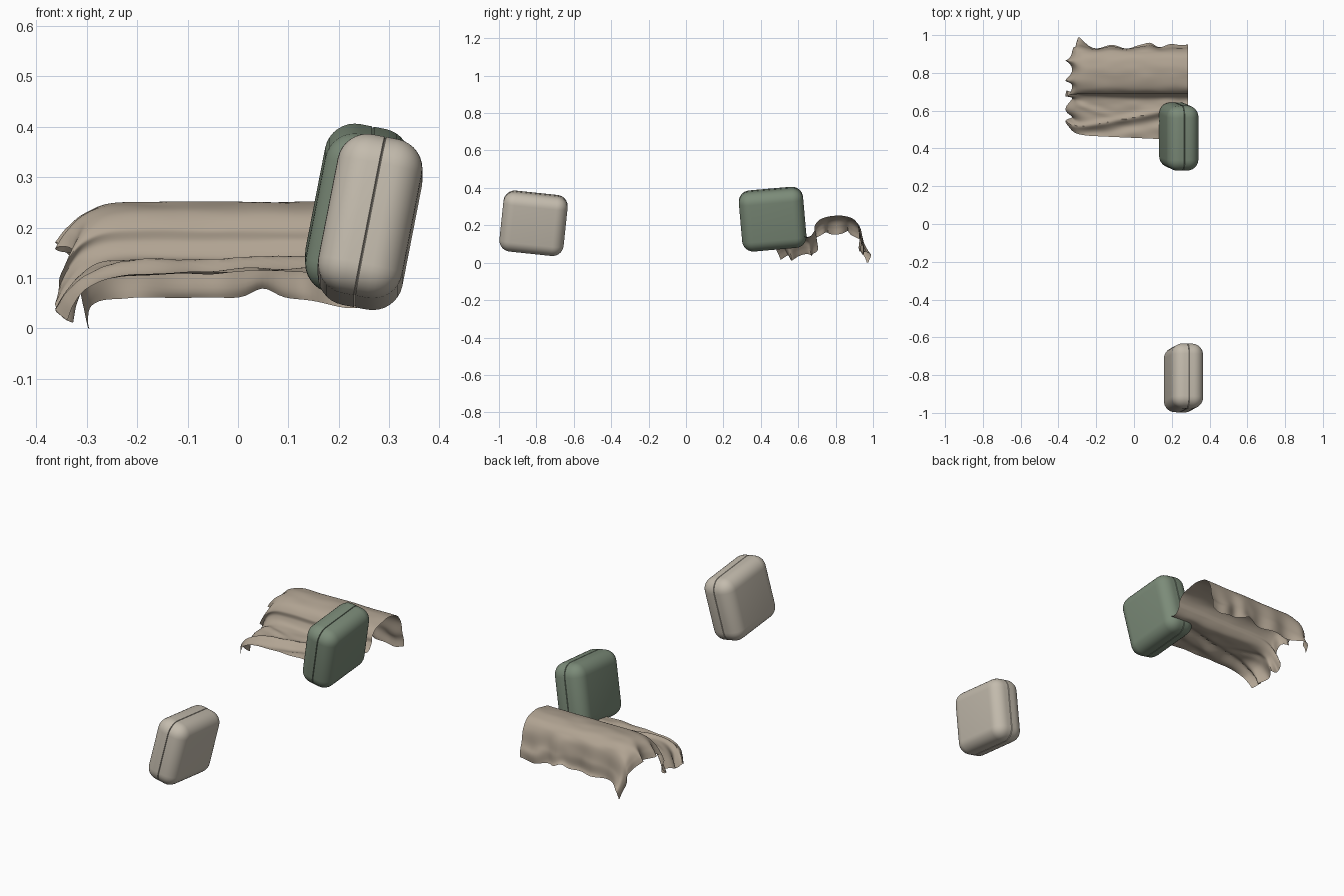
import bpy, bmesh, math
from mathutils import Matrix, Vector, noise

if "Cube" in bpy.data.objects:
    bpy.data.objects.remove(bpy.data.objects["Cube"])


def material(name, rgb):
    m = bpy.data.materials.new(name)
    m.diffuse_color = (*rgb, 1)
    m.use_nodes = True
    m.node_tree.nodes["Principled BSDF"].inputs["Base Color"].default_value = m.diffuse_color
    return m


def finish(name, bm, mat):
    me = bpy.data.meshes.new(name)
    bm.to_mesh(me)
    bm.free()
    me.materials.append(mat)
    ob = bpy.data.objects.new(name, me)
    bpy.context.collection.objects.link(ob)
    bpy.context.view_layer.objects.active = ob
    ob.select_set(True)
    bpy.ops.object.shade_smooth_by_angle(angle=math.radians(40))
    ob.select_set(False)
    return ob


# Cushion: rounded slab with a narrow seam groove around its middle
def cushion(name, center, pitch, mat):
    bm = bmesh.new()
    bmesh.ops.create_cube(bm, size=1)
    bmesh.ops.scale(bm, vec=(0.17, 0.345, 0.322), verts=bm.verts)
    bmesh.ops.bevel(bm, geom=bm.edges[:], offset=0.06, segments=8,
                    profile=0.5, affect='EDGES')
    for x in (-0.002, 0, 0.002):
        bmesh.ops.bisect_plane(bm, geom=bm.verts[:] + bm.edges[:] + bm.faces[:],
                               plane_co=(x, 0, 0), plane_no=(1, 0, 0))
    for v in bm.verts:
        if abs(v.co.x) < 1e-5:
            v.co.y *= 0.975
            v.co.z *= 0.975
    rot = Matrix.Rotation(math.radians(pitch), 4, 'X') @ Matrix.Rotation(math.radians(11), 4, 'Y')
    bm.transform(Matrix.Translation(center) @ rot)
    return finish(name, bm, mat)


def spline(pts, per):
    # smooth curve through the given 2D points
    p = [Vector(q) for q in pts]
    p = [2 * p[0] - p[1]] + p + [2 * p[-1] - p[-2]]
    out = []
    for i in range(1, len(p) - 2):
        a, b, c, d = p[i - 1:i + 3]
        for k in range(per):
            t = k / per
            out.append(0.5 * (2 * b + (c - a) * t + (2 * a - 5 * b + 4 * c - d) * t * t
                              + (3 * b - a - 3 * c + d) * t ** 3))
    return out + [p[-2]]


def bump(x, center, width):
    return math.exp(-((x - center) / width) ** 2)


# Draped throw: front-to-back (y, z) section swept along x, left end hanging down
def throw(name, mat):
    section = spline([(0.45, 0.112), (0.52, 0.122), (0.60, 0.13), (0.66, 0.14),
                      (0.686, 0.17), (0.69, 0.20), (0.72, 0.232), (0.78, 0.248),
                      (0.84, 0.25), (0.89, 0.235), (0.92, 0.20), (0.932, 0.13),
                      (0.938, 0.06)], 8)
    length = spline([(-0.345, -0.088), (-0.33, -0.055), (-0.302, -0.022), (-0.25, -0.003),
                     (-0.15, 0), (-0.04, 0), (0.07, 0), (0.18, 0), (0.285, 0)], 10)
    bm = bmesh.new()
    rows = []
    for px, drop in length:
        fall = min(1, -drop / 0.088)
        row = []
        for j, (y0, z0) in enumerate(section):
            v = j / (len(section) - 1)
            front = max(0, 1 - v / 0.4)
            back = max(0, (v - 0.8) / 0.2)
            seat = max(0, min(1, (0.69 - y0) / 0.08))
            x, y, z = px, y0, z0 + drop * (1 - 0.35 * back)
            # pleats on the hanging end
            x += fall * 0.018 * math.sin(y0 * 62 + 2 * v) + fall * back * 0.06
            z += fall * 0.012 * math.sin(y0 * 45)
            y += fall * (0.035 * front + 0.012 * math.sin(v * 40))
            z -= fall * front * 0.015
            # folds running diagonally over the seat
            s = y0 - 0.56 - 0.22 * px
            z += seat * (0.014 * bump(s, 0, 0.018) - 0.008 * bump(s, -0.045, 0.025)
                         + 0.010 * bump(y0 - 0.62 + 0.3 * (px + 0.3), 0, 0.02) * bump(px, -0.22, 0.12))
            y += front * -0.03 * (px - 0.13) * 1.5 if px < 0.13 else 0
            # flared, wavy back hem
            y += back * (0.025 * bump(px, 0.09, 0.035) + 0.045 * bump(px, -0.32, 0.05)
                         + 0.02 * bump(px, 0.29, 0.05) + 0.01 * math.sin(px * 40))
            z += back * (0.02 * bump(px, 0.05, 0.03) - 0.02 * bump(px, 0.22, 0.07))
            # small cloth wrinkles
            n = noise.noise(Vector((px * 9, v * 14, 3)))
            amp = 0.003 + 0.006 * seat + 0.012 * back + 0.010 * fall
            z += amp * n
            y += amp * back * n
            row.append(bm.verts.new((x, y, max(z, 0))))
        rows.append(row)
    for a, b in zip(rows, rows[1:]):
        for j in range(len(a) - 1):
            bm.faces.new((a[j], b[j], b[j + 1], a[j + 1]))
    ob = finish(name, bm, mat)
    return ob


beige = material("beige_fabric", (0.55, 0.50, 0.42))
green = material("green_fabric", (0.20, 0.26, 0.19))
taupe = material("taupe_cloth", (0.44, 0.37, 0.29))

cushion("beige_cushion", (0.262, -0.815, 0.211), -6, beige)
cushion("green_cushion", (0.237, 0.463, 0.233), 5, green)
throw("throw_blanket", taupe)
